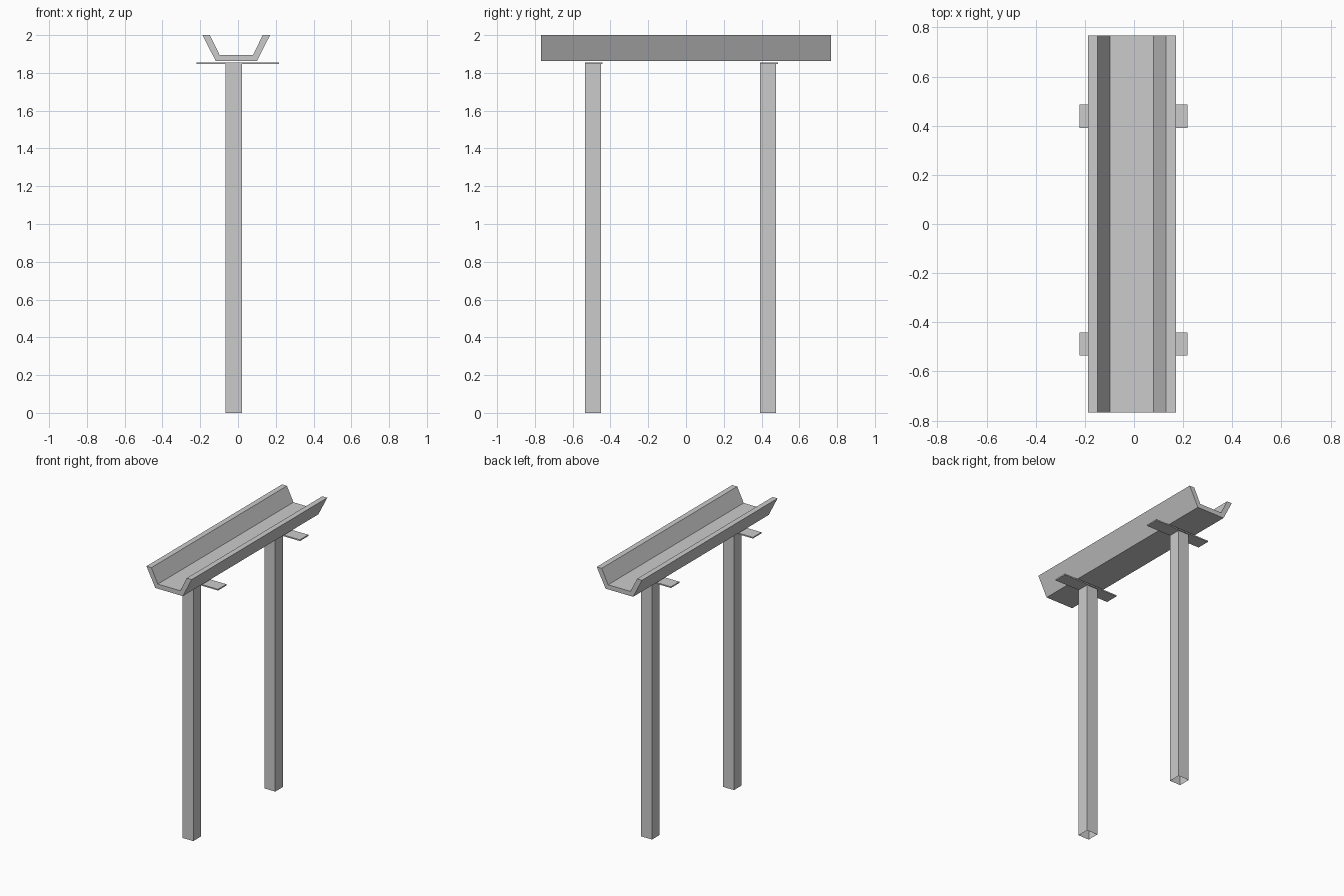
import bpy
import bmesh

cube = bpy.data.objects.get("Cube")
if cube:
    bpy.data.objects.remove(cube, do_unlink=True)

grey = bpy.data.materials.new("plain_grey")
grey.use_nodes = True
colour = (0.6, 0.6, 0.6, 1)
grey.diffuse_color = colour
grey.node_tree.nodes["Principled BSDF"].inputs["Base Color"].default_value = colour


def finish(name, bm):
    bmesh.ops.recalc_face_normals(bm, faces=bm.faces)
    mesh = bpy.data.meshes.new(name)
    bm.to_mesh(mesh)
    bm.free()
    mesh.materials.append(grey)
    obj = bpy.data.objects.new(name, mesh)
    bpy.context.collection.objects.link(obj)
    return obj


def box(name, low, high, open_bottom=False):
    bm = bmesh.new()
    bmesh.ops.create_cube(bm, size=1)
    for v in bm.verts:
        v.co = [high[i] if v.co[i] > 0 else low[i] for i in range(3)]
    bmesh.ops.recalc_face_normals(bm, faces=bm.faces)
    if open_bottom:
        bottom = [f for f in bm.faces if f.normal.z < -0.9]
        bmesh.ops.delete(bm, geom=bottom, context='FACES_ONLY')
    return finish(name, bm)


# Trough: flared channel profile extruded along y
half_length = 0.767
centre = -0.009
half_profile = [(0.109, 1.863), (0.179, 2.0), (0.14, 2.0), (0.089, 1.896)]
profile = half_profile + [(-x, z) for x, z in reversed(half_profile)]
bm = bmesh.new()
section = bm.faces.new([bm.verts.new((centre + x, -half_length, z)) for x, z in profile])
ext = bmesh.ops.extrude_face_region(bm, geom=[section], use_keep_orig=True)
new_verts = [g for g in ext["geom"] if isinstance(g, bmesh.types.BMVert)]
bmesh.ops.translate(bm, verts=new_verts, vec=(0, 2 * half_length, 0))
finish("trough", bm)

# Hollow posts, open at the foot, each with a thin bracket plate on top
for side, y in (("front", -0.536), ("back", 0.391)):
    box(side + "_post", (-0.065, y, 0), (0.021, y + 0.086, 1.847), open_bottom=True)
    box(side + "_bracket", (-0.221, y, 1.846), (0.217, y + 0.095, 1.855))
